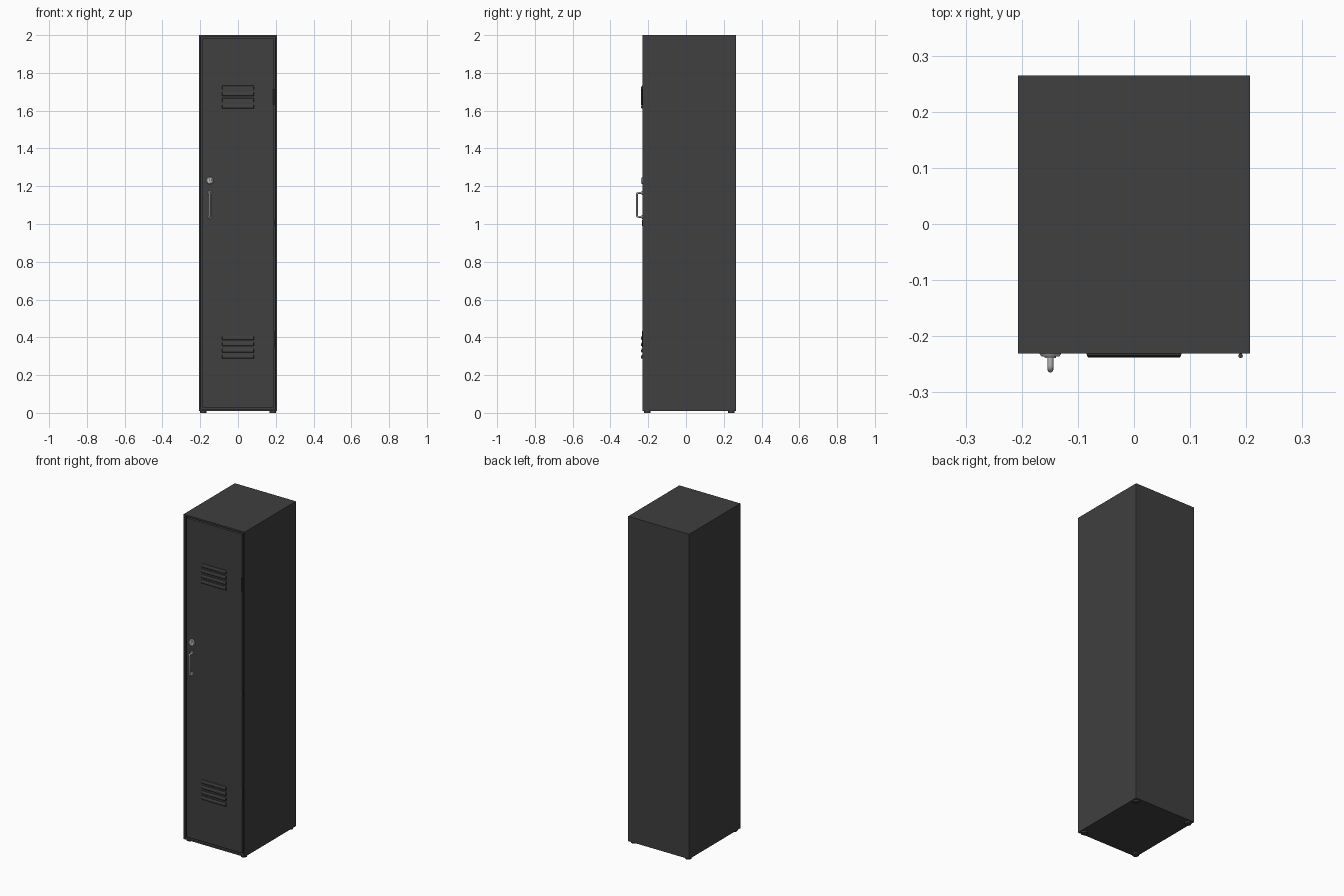
import bpy, bmesh, math
from mathutils import Vector

if "Cube" in bpy.data.objects:
    bpy.data.objects.remove(bpy.data.objects["Cube"])

FRONT = -0.231  # plane of the door face


def material(name, value):
    m = bpy.data.materials.new(name)
    m.diffuse_color = (value, value, value, 1)
    m.use_nodes = True
    m.node_tree.nodes["Principled BSDF"].inputs["Base Color"].default_value = m.diffuse_color
    return m


DARK = material("dark_paint", 0.05)
METAL = material("metal", 0.5)


def finish(bm, name, mat, bevel=0.0, smooth=False):
    bmesh.ops.recalc_face_normals(bm, faces=bm.faces)
    me = bpy.data.meshes.new(name)
    bm.to_mesh(me)
    bm.free()
    ob = bpy.data.objects.new(name, me)
    bpy.context.collection.objects.link(ob)
    me.materials.append(mat)
    if bevel:
        mod = ob.modifiers.new("bevel", 'BEVEL')
        mod.width, mod.segments = bevel, 2
    if smooth:
        bpy.ops.object.select_all(action='DESELECT')
        bpy.context.view_layer.objects.active = ob
        ob.select_set(True)
        bpy.ops.object.shade_smooth_by_angle(angle=math.radians(35))
    return ob


def box_mesh(lo, hi):
    bm = bmesh.new()
    bmesh.ops.create_cube(bm, size=1)
    for v in bm.verts:
        v.co = Vector([(lo[i] + hi[i]) / 2 + v.co[i] * (hi[i] - lo[i]) for i in range(3)])
    return bm


def cylinder(name, centre, r1, r2, depth, axis, mat, sides=24):
    bm = bmesh.new()
    bmesh.ops.create_cone(bm, cap_ends=True, segments=sides, radius1=r1, radius2=r2, depth=depth)
    turn = Vector((0, 0, 1)).rotation_difference(Vector(axis)).to_matrix()
    for v in bm.verts:
        v.co = turn @ v.co + Vector(centre)
    return finish(bm, name, mat, smooth=True)


# Cabinet: box with a framed, hollow front opening
bm = box_mesh((-0.207, FRONT, 0.01), (0.207, 0.265, 2.0))
face = min(bm.faces, key=lambda f: f.calc_center_median().y)
bmesh.ops.inset_individual(bm, faces=[face], thickness=0.014)
ext = bmesh.ops.extrude_discrete_faces(bm, faces=[face])
for v in ext['faces'][0].verts:
    v.co.y = 0.255
finish(bm, "cabinet", DARK, bevel=0.001)

# Door sitting in the opening with a thin gap all round
finish(box_mesh((-0.189, FRONT, 0.028), (0.189, FRONT + 0.018, 1.982)), "door", DARK, bevel=0.001)

# Louvres: two groups of four pressed vents, tapered at the ends
PROFILE = [(0.002, 0.022), (-0.003, 0.020), (-0.006, 0.013), (-0.0065, 0.002), (-0.005, 0), (0.002, 0)]
for group, base in (("upper", 1.612), ("lower", 0.288)):
    for i in range(4):
        bm = bmesh.new()
        rings = []
        for s in (-1, 1):
            rings.append([bm.verts.new((s * (0.085 + 0.4 * min(y, 0)), FRONT + y, base + i * 0.033 + z))
                          for y, z in PROFILE])
        n = len(PROFILE)
        for k in range(n):
            j = (k + 1) % n
            bm.faces.new((rings[0][k], rings[0][j], rings[1][j], rings[1][k]))
        for r in rings:
            bm.faces.new(r)
        finish(bm, f"{group}_louvre_{i + 1}", DARK)

# Hinges: proud barrel at the top, the others flush in the gap
for name, z, h, y in (("top_hinge", 1.673, 0.085, -0.235), ("middle_hinge", 1.005, 0.03, -0.228),
                      ("bottom_hinge", 0.39, 0.085, -0.228)):
    cylinder(name, (0.190, y, z), 0.004, 0.004, h, (0, 0, 1), DARK, 16)

# Lock: flange, raised rim and key slot
cylinder("lock_flange", (-0.149, FRONT - 0.002, 1.23), 0.020, 0.016, 0.006, (0, -1, 0), METAL, 32)
cylinder("lock_core", (-0.149, FRONT - 0.005, 1.23), 0.011, 0.010, 0.005, (0, -1, 0), METAL)
finish(box_mesh((-0.150, FRONT - 0.0079, 1.224), (-0.148, FRONT - 0.006, 1.236)), "key_slot", DARK)

# Handle: rounded bar bent back into the door, with two base collars
path = bpy.data.curves.new("handle", 'CURVE')
path.dimensions = '3D'
path.bevel_depth = 0.0052
path.bevel_resolution = 3
path.use_fill_caps = True
R, OUT, LOW, HIGH = 0.008, -0.2595, 1.038, 1.165
pts = [(FRONT + 0.002, LOW)]
for start, cz in ((180, LOW + R), (90, HIGH - R)):
    for k in range(5):
        a = math.radians(start + 90 - k * 22.5) if start == 180 else math.radians(180 - k * 22.5)
        pts.append((OUT + R + R * math.cos(a), cz + R * math.sin(a)))
pts.append((FRONT + 0.002, HIGH))
sp = path.splines.new('POLY')
sp.points.add(len(pts) - 1)
for p, (y, z) in zip(sp.points, pts):
    p.co = (-0.149, y, z, 1)
sp.use_smooth = True
path.materials.append(METAL)
bpy.context.collection.objects.link(bpy.data.objects.new("handle", path))
for name, z in (("lower_collar", LOW), ("upper_collar", HIGH)):
    cylinder(name, (-0.149, FRONT - 0.002, z), 0.011, 0.009, 0.006, (0, -1, 0), METAL)

# Feet: four low pads under the corners
for sx in (-1, 1):
    for y in (-0.205, 0.240):
        side = "left" if sx < 0 else "right"
        row = "front" if y < 0 else "back"
        cylinder(f"{row}_{side}_foot", (sx * 0.184, y, 0.006), 0.018, 0.018, 0.012, (0, 0, 1), DARK)
